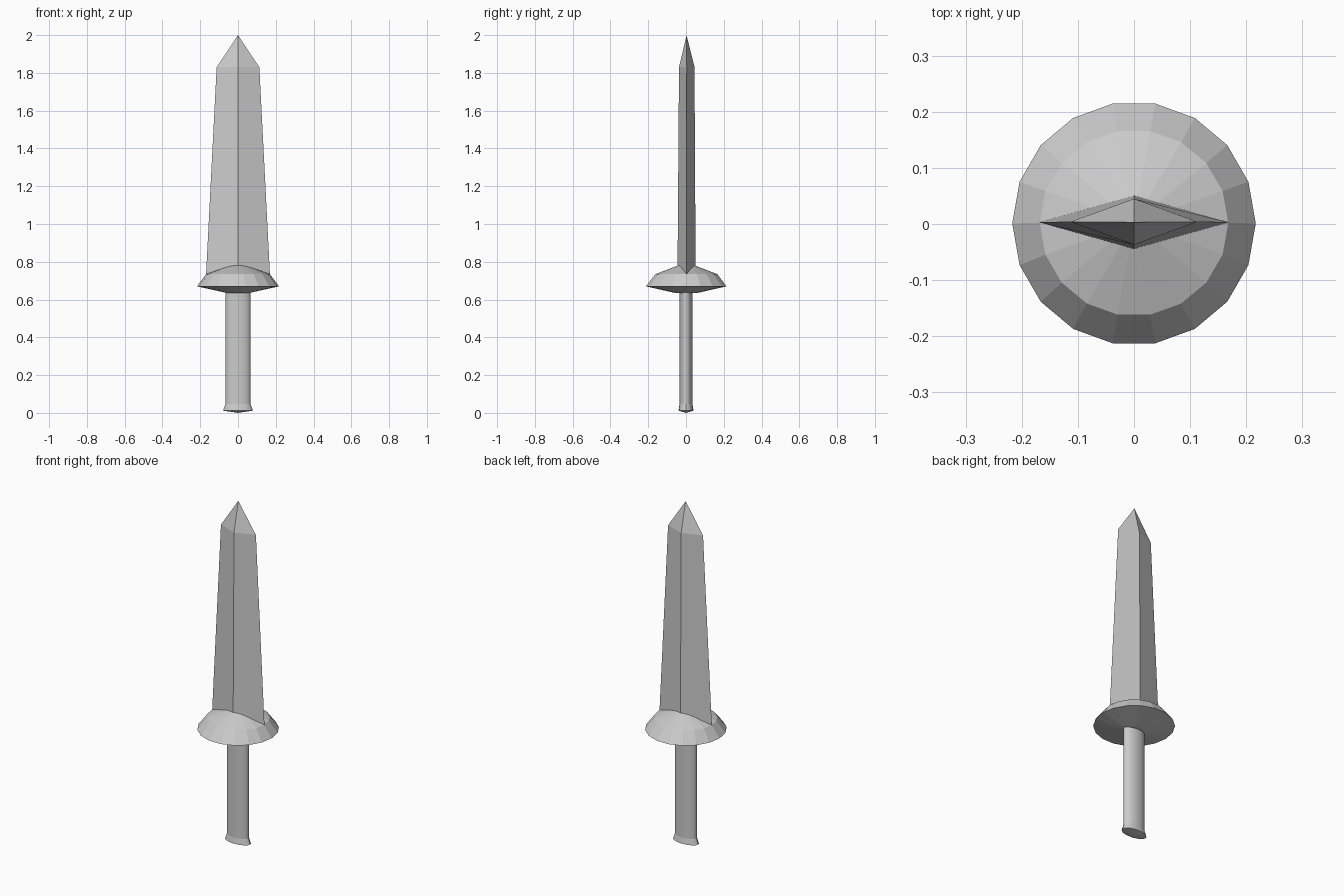
import bpy, bmesh
from math import cos, sin, tau, radians

if "Cube" in bpy.data.objects:
    bpy.data.objects.remove(bpy.data.objects["Cube"])


def loft(name, sides, rings, smooth_angle=None):
    """Join elliptical rings (half_x, half_y, z, y_offset); a zero-size ring is a point."""
    bm = bmesh.new()
    loops = []
    for rx, ry, z, cy in rings:
        if rx == 0:
            loops.append([bm.verts.new((0, cy, z))] * sides)
        else:
            loops.append([bm.verts.new((rx * cos(tau * i / sides),
                                        cy + ry * sin(tau * i / sides), z))
                          for i in range(sides)])
    for low, high in zip(loops, loops[1:]):
        for i in range(sides):
            j = (i + 1) % sides
            corners = list(dict.fromkeys((low[i], low[j], high[j], high[i])))
            bm.faces.new(corners)
    for loop in (loops[0], loops[-1]):
        if loop[0] is not loop[1]:
            bm.faces.new(loop)
    bmesh.ops.recalc_face_normals(bm, faces=bm.faces)
    mesh = bpy.data.meshes.new(name)
    bm.to_mesh(mesh)
    bm.free()
    obj = bpy.data.objects.new(name, mesh)
    bpy.context.collection.objects.link(obj)
    if smooth_angle:
        bpy.ops.object.select_all(action='DESELECT')
        obj.select_set(True)
        bpy.context.view_layer.objects.active = obj
        bpy.ops.object.shade_smooth_by_angle(angle=radians(smooth_angle))
    return obj


# Tapered blade with a diamond cross-section and a pointed tip
loft("blade", 4, [(0.169, 0.048, 0.735, 0.003),
                  (0.113, 0.041, 1.83, 0.004),
                  (0, 0, 2.0, 0.003)])

# Faceted round guard: shallow cone below, bevelled rim and low cone above
loft("guard", 18, [(0.055, 0.055, 0.634, 0.001),
                   (0.217, 0.217, 0.67, 0.001),
                   (0.168, 0.166, 0.735, 0.002),
                   (0, 0, 0.797, 0.003)])

# Oval grip running up into the guard
loft("grip", 20, [(0.067, 0.034, 0.04, 0),
                  (0.067, 0.034, 0.66, 0)], 40)

# Flared pommel with a slightly domed underside
loft("pommel", 20, [(0, 0, 0.0, 0),
                    (0.079, 0.040, 0.012, 0),
                    (0.067, 0.034, 0.046, 0)], 30)
